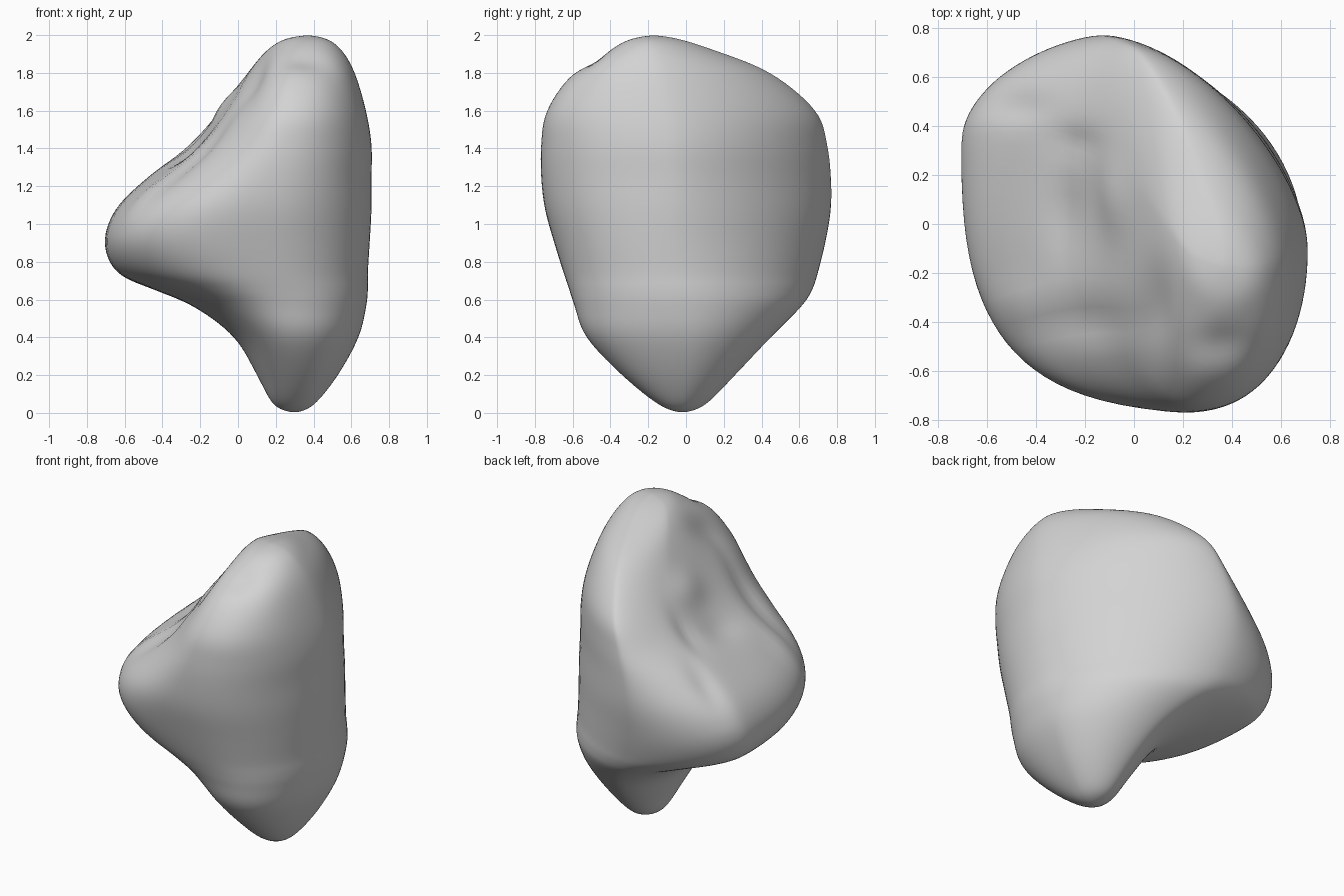
import bpy
import bmesh
import math
from mathutils import Vector

default_cube = bpy.data.objects.get("Cube")
if default_cube:
    bpy.data.objects.remove(default_cube, do_unlink=True)

AROUND = 96
STEPS = 7

# Level sections: height, then the left, right, front and back extreme points
SECTIONS = [
    (0, .3, -.02, .3, -.02, .3, -.02, .3, -.02),
    (.04, .19, -.02, .4, -.02, .3, -.14, .29, .1),
    (.2, .1, 0, .53, 0, .32, -.34, .27, .26),
    (.4, -.02, .05, .64, 0, .3, -.53, .2, .45),
    (.56, -.23, .14, .68, -.02, .26, -.59, .07, .61),
    (.65, -.44, .22, .69, -.04, .22, -.62, -.02, .67),
    (.74, -.64, .28, .69, -.06, .18, -.65, -.08, .7),
    (.9, -.71, .33, .7, -.08, .15, -.7, -.13, .74),
    (1.08, -.65, .36, .71, -.08, .15, -.75, -.13, .77),
    (1.25, -.48, .37, .71, -.08, .18, -.77, -.1, .77),
    (1.42, -.28, .34, .71, -.09, .22, -.77, -.04, .75),
    (1.6, -.12, .26, .68, -.12, .27, -.74, .04, .69),
    (1.8, .04, .1, .62, -.16, .31, -.6, .18, .45),
    (1.92, .15, -.04, .55, -.18, .35, -.41, .3, .15),
    (1.98, .25, -.14, .47, -.18, .37, -.29, .36, -.04),
    (2, .37, -.17, .37, -.17, .37, -.17, .37, -.17),
]

# Hollows (positive) and bulges (negative) on the upper slope: x, y, radii, depth
HOLLOWS = [
    (-.2, .05, .2, .28, .04),
    (-.1, .1, .07, .14, -.03),
    (-.3, .02, .06, .14, .015),
    (-.25, .33, .1, .07, .02),
    (-.22, -.4, .2, .07, .025),
    (.08, -.35, .07, .17, .03),
    (.36, -.5, .13, .08, .022),
    (-.48, .48, .12, .07, .02),
    (-.45, -.33, .13, .08, -.015),
]


def blend(a, b, c, d, t):
    """Smooth curve through b and c."""
    return tuple(
        q + t / 2 * (r - p + t * (2 * p - 5 * q + 4 * r - s + t * (3 * (q - r) + s - p)))
        for p, q, r, s in zip(a, b, c, d))


def ring_point(section, angle):
    """Join the four extreme points with rounded quarter arcs."""
    z, left_x, left_y, right_x, right_y, front_x, front_y, back_x, back_y = section
    c, s = math.cos(angle), math.sin(angle)
    mid_x = back_x if s >= 0 else front_x
    mid_y = right_y if c >= 0 else left_y
    side_x = right_x if c >= 0 else left_x
    side_y = back_y if s >= 0 else front_y
    # The back corners are cut away towards the top; the front ones are squarer
    if s >= 0:
        power = (1.68 if c >= 0 else 1.8) - .15 * math.tanh((z - 1) / .25)
    elif c >= 0:
        power = 2.2
    else:
        power = 2 + .9 * math.exp(-((z - .95) / .28) ** 2)
    x = mid_x + (side_x - mid_x) * abs(c) ** (2 / power)
    y = mid_y + (side_y - mid_y) * abs(s) ** (2 / power)
    return Vector((x, y, z))


# Interpolate the sections into a fine stack of levels
levels = []
last = len(SECTIONS) - 1
for i in range(last):
    neighbours = [SECTIONS[min(max(i + k, 0), last)] for k in (-1, 0, 1, 2)]
    for step in range(STEPS):
        levels.append(blend(*neighbours, step / STEPS))
levels = levels[1:]

# Skin the levels and close both ends
bm = bmesh.new()
rings = [[bm.verts.new(ring_point(level, math.tau * k / AROUND)) for k in range(AROUND)]
         for level in levels]
foot = bm.verts.new(ring_point(SECTIONS[0], 0))
peak = bm.verts.new(ring_point(SECTIONS[last], 0))
for k in range(AROUND):
    n = (k + 1) % AROUND
    bm.faces.new((foot, rings[0][n], rings[0][k]))
    bm.faces.new((peak, rings[-1][k], rings[-1][n]))
    for lower, upper in zip(rings, rings[1:]):
        bm.faces.new((lower[k], lower[n], upper[n], upper[k]))

# Even out the skin, then wear hollows into the upper slope
for _ in range(8):
    bmesh.ops.smooth_vert(bm, verts=bm.verts, factor=.5,
                          use_axis_x=True, use_axis_y=True, use_axis_z=True)
bm.normal_update()
for v in bm.verts:
    facing = min(max(v.normal.z * 2, 0), 1)
    if v.co.z < 1 or facing == 0:
        continue
    depth = sum(d * math.exp(-((v.co.x - x) / rx) ** 2 - ((v.co.y - y) / ry) ** 2)
                for x, y, rx, ry, d in HOLLOWS)
    v.co -= v.normal * depth * facing

mesh = bpy.data.meshes.new("boulder")
bm.to_mesh(mesh)
bm.free()
boulder = bpy.data.objects.new("boulder", mesh)
bpy.context.collection.objects.link(boulder)

# Plain grey stone
stone = bpy.data.materials.new("grey stone")
stone.use_nodes = True
colour = (.65, .65, .65, 1)
stone.diffuse_color = colour
stone.node_tree.nodes["Principled BSDF"].inputs["Base Color"].default_value = colour
mesh.materials.append(stone)
for face in mesh.polygons:
    face.use_smooth = True
